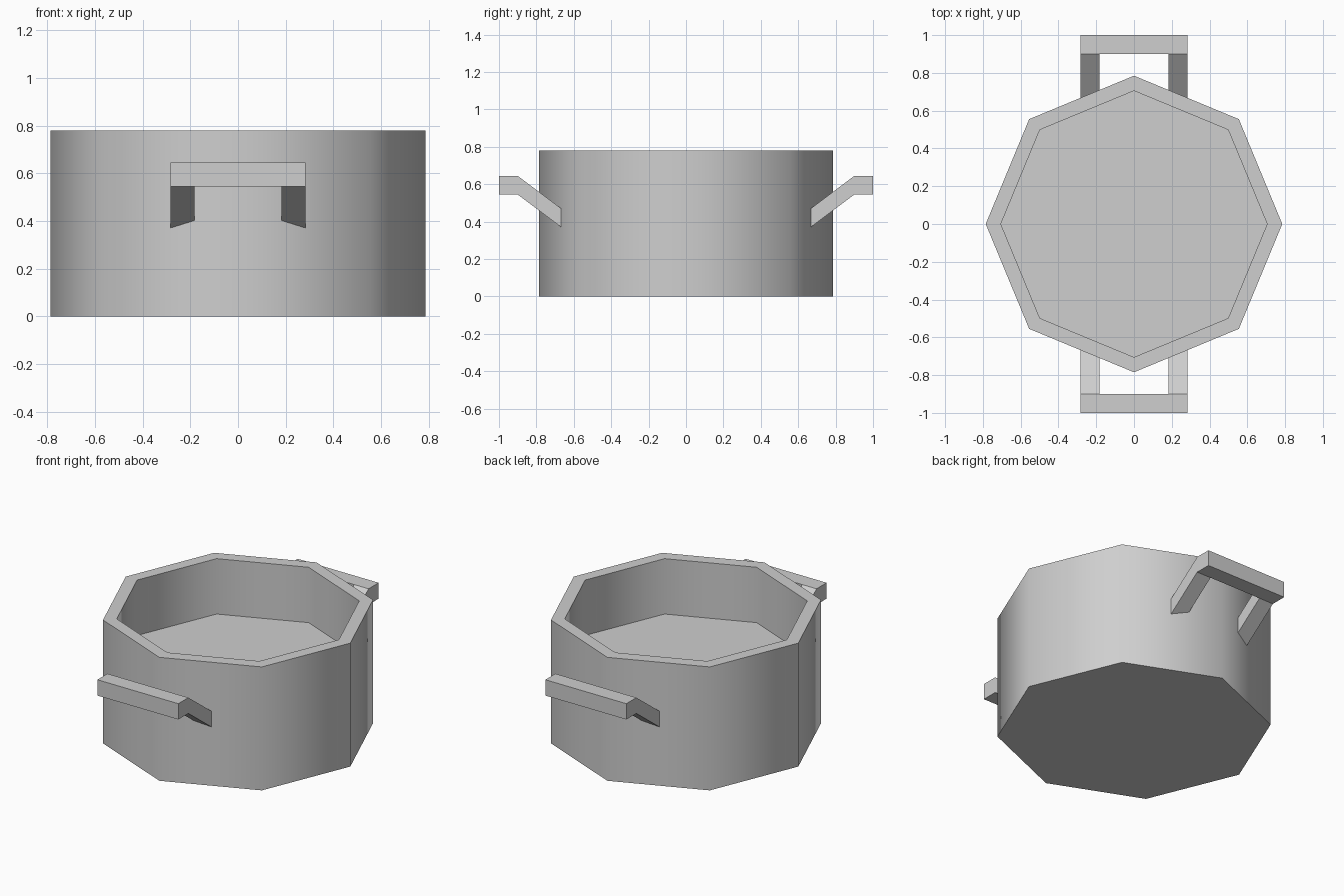
import bpy, bmesh, math

cube = bpy.data.objects.get("Cube")
if cube:
    bpy.data.objects.remove(cube, do_unlink=True)

OUTER, INNER, HEIGHT, FLOOR = 0.785, 0.705, 0.78, 0.43
SIDES = 8

# One plain metal colour
metal = bpy.data.materials.new("light grey metal")
metal.use_nodes = True
metal.diffuse_color = (0.62, 0.62, 0.62, 1)
metal.node_tree.nodes["Principled BSDF"].inputs["Base Color"].default_value = metal.diffuse_color


def make_object(name, bm):
    bmesh.ops.recalc_face_normals(bm, faces=bm.faces)
    mesh = bpy.data.meshes.new(name)
    bm.to_mesh(mesh)
    bm.free()
    mesh.materials.append(metal)
    obj = bpy.data.objects.new(name, mesh)
    bpy.context.collection.objects.link(obj)
    return obj


def extrude_profile(bm, profile, x0, x1):
    """Sweep a (y, z) outline from x0 to x1."""
    face = bm.faces.new([bm.verts.new((x0, y, z)) for y, z in profile])
    swept = bmesh.ops.extrude_face_region(bm, geom=[face], use_keep_orig=True)
    moved = [v for v in swept["geom"] if isinstance(v, bmesh.types.BMVert)]
    bmesh.ops.translate(bm, verts=moved, vec=(x1 - x0, 0, 0))


# Pot body: octagonal rings bridged from the base up, over the rim, down to the floor
bm = bmesh.new()
rings = []
for radius, z in [(OUTER, 0), (OUTER, HEIGHT), (INNER, HEIGHT), (INNER, FLOOR)]:
    angles = [math.tau * i / SIDES for i in range(SIDES)]
    rings.append([bm.verts.new((radius * math.cos(a), radius * math.sin(a), z)) for a in angles])
for low, high in zip(rings, rings[1:]):
    for i in range(SIDES):
        j = (i + 1) % SIDES
        bm.faces.new((low[i], low[j], high[j], high[i]))
bm.faces.new(rings[0])
bm.faces.new(rings[-1])
pot = make_object("pot_body", bm)

# Smooth walls with sharp rim, base and floor edges
bpy.ops.object.select_all(action="DESELECT")
pot.select_set(True)
bpy.context.view_layer.objects.active = pot
bpy.ops.object.shade_smooth_by_angle(angle=math.radians(60))

# Handles: a square grip bar on two slanted arms, front and back
for name, side in (("front_handle", -1), ("back_handle", 1)):
    grip = [(0.9, 0.545), (1.0, 0.545), (1.0, 0.645), (0.9, 0.645)]
    arm = [(0.66, 0.365), (0.9, 0.545), (0.9, 0.645), (0.66, 0.465)]
    bm = bmesh.new()
    extrude_profile(bm, [(side * y, z) for y, z in grip], -0.283, 0.283)
    for x in (-0.283, 0.183):
        extrude_profile(bm, [(side * y, z) for y, z in arm], x, x + 0.1)
    make_object(name, bm)
